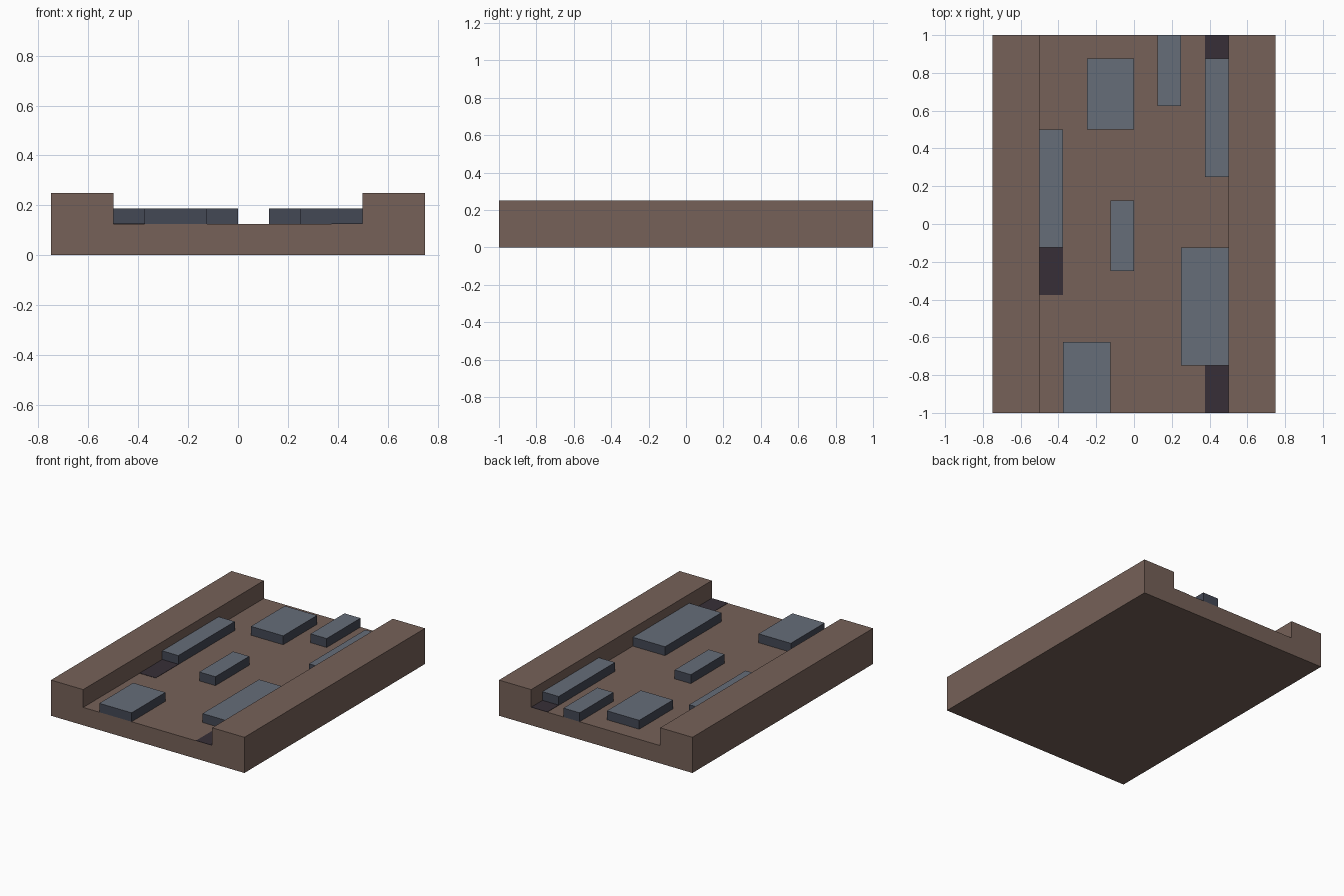
import bpy, bmesh

if "Cube" in bpy.data.objects:
    bpy.data.objects.remove(bpy.data.objects["Cube"])


def material(name, rgb):
    """Flat colour from 0-255 sRGB values."""
    m = bpy.data.materials.new(name)
    lin = [((c / 255 + 0.055) / 1.055) ** 2.4 for c in rgb]
    m.diffuse_color = (*lin, 1)
    m.use_nodes = True
    m.node_tree.nodes["Principled BSDF"].inputs["Base Color"].default_value = m.diffuse_color
    return m


brown = material("brown_earth", (118, 97, 88))
slate = material("slate_top", (102, 109, 121))
dark_slate = material("slate_side", (68, 72, 85))
shadow = material("dark_patch", (55, 47, 55))


def finish(name, bm, mats):
    bmesh.ops.recalc_face_normals(bm, faces=bm.faces)
    mesh = bpy.data.meshes.new(name)
    for m in mats:
        mesh.materials.append(m)
    bm.to_mesh(mesh)
    bm.free()
    obj = bpy.data.objects.new(name, mesh)
    bpy.context.collection.objects.link(obj)
    return obj


def box(name, x0, x1, y0, y1, z0, z1, mats):
    bm = bmesh.new()
    bmesh.ops.create_cube(bm, size=1)
    for v in bm.verts:
        v.co.x = x1 if v.co.x > 0 else x0
        v.co.y = y1 if v.co.y > 0 else y0
        v.co.z = z1 if v.co.z > 0 else z0
    bm.normal_update()
    # sides take the second colour, if there is one
    for f in bm.faces:
        f.material_index = 0 if f.normal.z > 0.5 else len(mats) - 1
    return finish(name, bm, mats)


# Path bed: U-shaped profile extruded front to back
half = [(0.75, 0), (0.75, 0.25), (0.5, 0.25), (0.5, 0.125)]
profile = half + [(-x, z) for x, z in reversed(half)]
bm = bmesh.new()
face = bm.faces.new([bm.verts.new((x, -1, z)) for x, z in profile])
ext = bmesh.ops.extrude_face_region(bm, geom=[face], use_keep_orig=True)
for g in ext["geom"]:
    if isinstance(g, bmesh.types.BMVert):
        g.co.y = 1
finish("path_bed", bm, [brown])

# Raised paving stones: x0, x1, y0, y1
stones = [
    (-0.5, -0.375, -0.125, 0.5),
    (-0.25, 0, 0.5, 0.875),
    (0.125, 0.25, 0.625, 1),
    (0.375, 0.5, 0.25, 0.875),
    (-0.125, 0, -0.25, 0.125),
    (0.25, 0.5, -0.75, -0.125),
    (-0.375, -0.125, -1, -0.625),
]
for i, s in enumerate(stones):
    box(f"paving_stone_{i + 1}", *s, 0.125, 0.1875, [slate, dark_slate])

# Dark patches painted on the floor
patches = [
    (0.375, 0.5, 0.875, 1),
    (-0.5, -0.375, -0.375, -0.125),
    (0.375, 0.5, -1, -0.75),
]
for i, p in enumerate(patches):
    box(f"floor_patch_{i + 1}", *p, 0.125, 0.127, [shadow])
